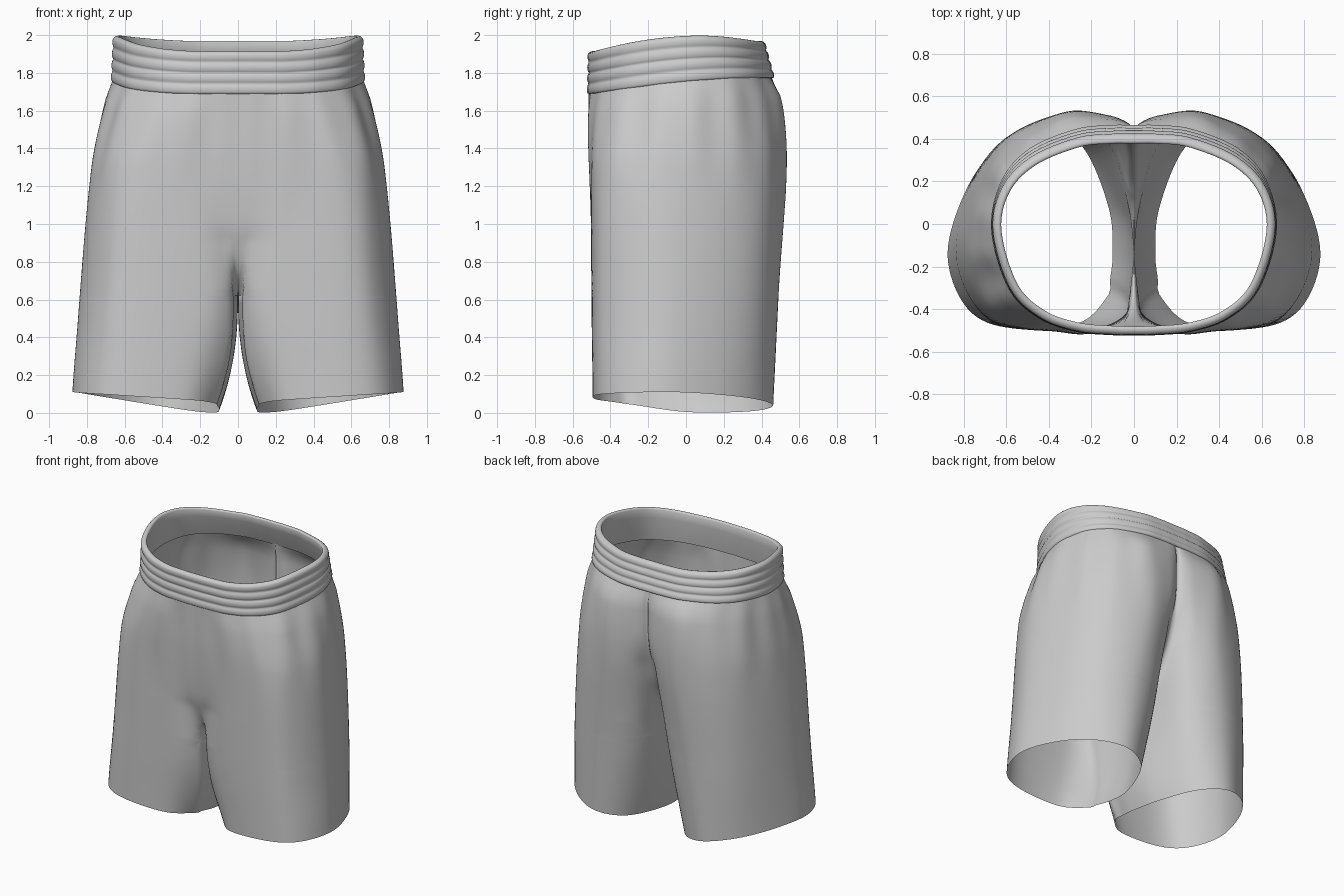
import bpy, math

if "Cube" in bpy.data.objects:
    bpy.data.objects.remove(bpy.data.objects["Cube"])

# Cross-sections of one half: front centre / inseam -> outside -> back centre
SECTIONS = [
    (0.00, [(.10, -.13), (.125, -.34), (.27, -.47), (.60, -.487), (.79, -.39), (.877, -.14),
            (.79, .16), (.635, .37), (.43, .462), (.24, .36), (.12, .08), (.10, -.13)]),
    (0.62, [(0, -.2), (.045, -.43), (.20, -.492), (.58, -.488), (.75, -.38), (.838, -.13),
            (.765, .18), (.61, .40), (.36, .49), (.13, .39), (.03, .10), (0, -.2)]),
    (1.30, [(0, -.5), (.10, -.508), (.30, -.51), (.56, -.48), (.70, -.36), (.775, -.11),
            (.71, .20), (.56, .42), (.30, .53), (.12, .505), (.03, .45), (0, .42)]),
    (1.62, [(0, -.51), (.10, -.515), (.28, -.51), (.47, -.465), (.62, -.34), (.708, -.06),
            (.655, .20), (.51, .39), (.28, .505), (.11, .495), (.03, .475), (0, .46)]),
    (1.75, [(0, -.513), (.10, -.511), (.27, -.495), (.44, -.435), (.58, -.30), (.66, -.03),
            (.615, .20), (.485, .35), (.27, .44), (.11, .458), (.03, .459), (0, .459)]),
]
# Crotch seam on the centre plane: height, (front y, back y)
CROTCH = [(.62, (-.14, -.14)), (.65, (-.26, -.03)), (.75, (-.385, .13)), (.92, (-.465, .26)),
          (1.10, (-.494, .36)), (1.40, (-.51, .435)), (1.75, (-.513, .445))]
COLS = 96


def smooth(a, b, t):
    t = min(1, max(0, (t - a) / (b - a)))
    return t * t * (3 - 2 * t)


def hermite(keys, z):
    """Smooth interpolation of value tuples keyed by height."""
    z = min(keys[-1][0], max(keys[0][0], z))
    i = 0
    while i < len(keys) - 2 and z > keys[i + 1][0]:
        i += 1
    z0, z1 = keys[i][0], keys[i + 1][0]
    h, t = z1 - z0, (z - z0) / (z1 - z0)

    def slope(k, c):
        a, b = max(0, k - 1), min(len(keys) - 1, k + 1)
        return (keys[b][1][c] - keys[a][1][c]) / (keys[b][0] - keys[a][0])
    out = []
    for c in range(len(keys[0][1])):
        p, q = keys[i][1][c], keys[i + 1][1][c]
        out.append(p * (2*t**3 - 3*t*t + 1) + q * (3*t*t - 2*t**3)
                   + h * (slope(i, c) * (t**3 - 2*t*t + t) + slope(i + 1, c) * (t**3 - t*t)))
    return out


def resample(ctrl, n, closed):
    """Spline through the control points, evenly spaced by length."""
    if closed:
        ext = [ctrl[-2]] + ctrl + [ctrl[1]]
    else:
        ext = [ctrl[0]] + ctrl + [ctrl[-1]]
    fine = []
    for i in range(1, len(ext) - 2):
        a, b, c, d = ext[i - 1:i + 3]
        for s in range(16):
            t = s / 16
            fine.append([.5 * (2*b[k] + (c[k] - a[k])*t + (2*a[k] - 5*b[k] + 4*c[k] - d[k])*t*t
                               + (3*b[k] - a[k] - 3*c[k] + d[k])*t**3) for k in (0, 1)])
    fine.append(list(ctrl[-1]))
    acc = [0]
    for p, q in zip(fine, fine[1:]):
        acc.append(acc[-1] + math.dist(p, q))
    out, k = [], 0
    for j in range(n + 1):
        s = acc[-1] * j / n
        while k < len(acc) - 2 and acc[k + 1] < s:
            k += 1
        f = (s - acc[k]) / max(1e-9, acc[k + 1] - acc[k])
        out.append([fine[k][m] + (fine[k + 1][m] - fine[k][m]) * f for m in (0, 1)])
    return out


def normals(ring):
    res = []
    for j in range(len(ring)):
        a, b = ring[max(0, j - 1)], ring[min(len(ring) - 1, j + 1)]
        tx, ty = b[0] - a[0], b[1] - a[1]
        ln = math.hypot(tx, ty) or 1
        res.append((ty / ln, -tx / ln))
    return res


def band_low(y):
    return 1.685 + .085 * math.sin(math.pi / 2 * min(1, max(0, (y + .5) / .9)))


def band_top(y):
    t = min(1, max(0, (y + .5) / .93))
    return 1.915 + .26 * t - .205 * t * t


def hem_height(x, y):
    s = smooth(-.5, .2, y)
    h = (1 - s) * (.055 + .065 * x) + s * (-.03 + .165 * x)
    return .5 * (h + math.sqrt(h * h + .0002)) - .003


def half_shell(name, rows):
    """Grid mesh of one half, mirrored across the centre."""
    n = len(rows[0])
    faces = [(r*n + c, r*n + c + 1, (r + 1)*n + c + 1, (r + 1)*n + c)
             for r in range(len(rows) - 1) for c in range(n - 1)]
    me = bpy.data.meshes.new(name)
    me.from_pydata([p for row in rows for p in row], [], faces)
    me.polygons.foreach_set("use_smooth", [True] * len(faces))
    ob = bpy.data.objects.new(name, me)
    bpy.context.collection.objects.link(ob)
    if name == "legs_and_seat":
        weld = ob.modifiers.new("inseam", "WELD")
        weld.merge_threshold = .0003
    mir = ob.modifiers.new("mirror", "MIRROR")
    mir.merge_threshold = .0008
    return ob


# Legs and seat: closed leg rings below the crotch, open half rings above
flat = [(z, [v for p in pts for v in p]) for z, pts in SECTIONS]
levels = [.62 * i / 16 for i in range(16)] + [.62 + 1.13 * (k / 44) ** 2 for k in range(45)]
rows = []
for z in levels:
    v = hermite(flat, z)
    ctrl = [[v[2*i], v[2*i + 1]] for i in range(12)]
    closed = z < .6201
    if closed:
        x = .10 * (1 - z / .62) ** 2.3
        ctrl[0] = ctrl[11] = [x, -.13 - .01 * z / .62]
        ctrl[1][0] = x + .025 + .02 * z / .62
        ctrl[10][0] = x + .02 + .01 * z / .62
    else:
        yf, yb = hermite(CROTCH, z)
        ctrl[0], ctrl[11] = [0, yf], [0, yb]
        ctrl[1][0] = .045 + .055 * smooth(.62, 1.2, z)
        ctrl[1][1] = min(ctrl[1][1], yf - .003)
        ctrl[10][1] = max(ctrl[10][1], yb + .015 * (1 - smooth(1.5, 1.75, z)))
        ctrl[9][1] = max(ctrl[9][1], ctrl[10][1] + .01 * (1 - smooth(1.5, 1.75, z)))
        # keep the top edge tucked under the waistband at the back
        for p in ctrl[8:]:
            p[1] -= .012 * smooth(1.66, 1.75, z)
    # extra point that holds the front corner steady beside the inseam
    s, p = ctrl[0], ctrl[1]
    ctrl.insert(1, [s[0] + (p[0] - s[0]) * .5, min(p[1] + .08, .5 * (p[1] + s[1]))])
    ring = resample(ctrl, COLS, closed)
    nor = normals(ring)
    row = []
    for j, ((x, y), (nx, ny)) in enumerate(zip(ring, nor)):
        u = j / COLS
        # soft gathers hanging below the waistband
        amp = .008 * smooth(1.05, 1.6, z) * (1 - .8 * smooth(1.65, 1.75, z)) * math.sin(math.pi * u) ** .5 if 0 < j < COLS else 0
        d = amp * (math.sin(u * 62) * .6 + math.sin(u * 37 + 1.3 + z) * .5)
        x, y = x + nx * d, y + ny * d
        if 0 < j < COLS:
            x = max(x, .003)
        elif not closed:
            x = 0
        zz = z + (band_low(y) + .015 - 1.75) * smooth(1.15, 1.75, z)
        zz += hem_height(x, y) * (1 - smooth(0, .55, z))
        row.append((x, y, zz))
    rows.append(row)
half_shell("legs_and_seat", rows)

# Elastic waistband: ribbed outside, rolled top, plain lining inside
base = resample([list(p) for p in SECTIONS[-1][1]], COLS, False)
nor = normals(base)
nor[0], nor[-1] = (0, -1), (0, 1)
profile = [(0, -.006)]
for i in range(1, 33):
    h = i / 34
    profile.append((h, .003 + .010 * abs(math.sin(math.pi * 4 * h)) ** .7))
profile += [(.975, .003), (.993, -.004), (1, -.013), (.99, -.022), (.96, -.027),
            (.7, -.026), (.35, -.022), (0, -.012)]
rows = []
for h, off in profile:
    row = []
    for j, ((x, y), (nx, ny)) in enumerate(zip(base, nor)):
        lean = 1 - .015 * h
        px = (x + nx * off) * lean
        py = y + ny * off - .06 * h * smooth(-.1, .4, y) + .005 * h
        lo, hi = band_low(y), band_top(y)
        if j in (0, COLS):
            px = 0
        row.append((px, py, lo + (hi - lo) * h))
    rows.append(row)
half_shell("waistband", rows)
